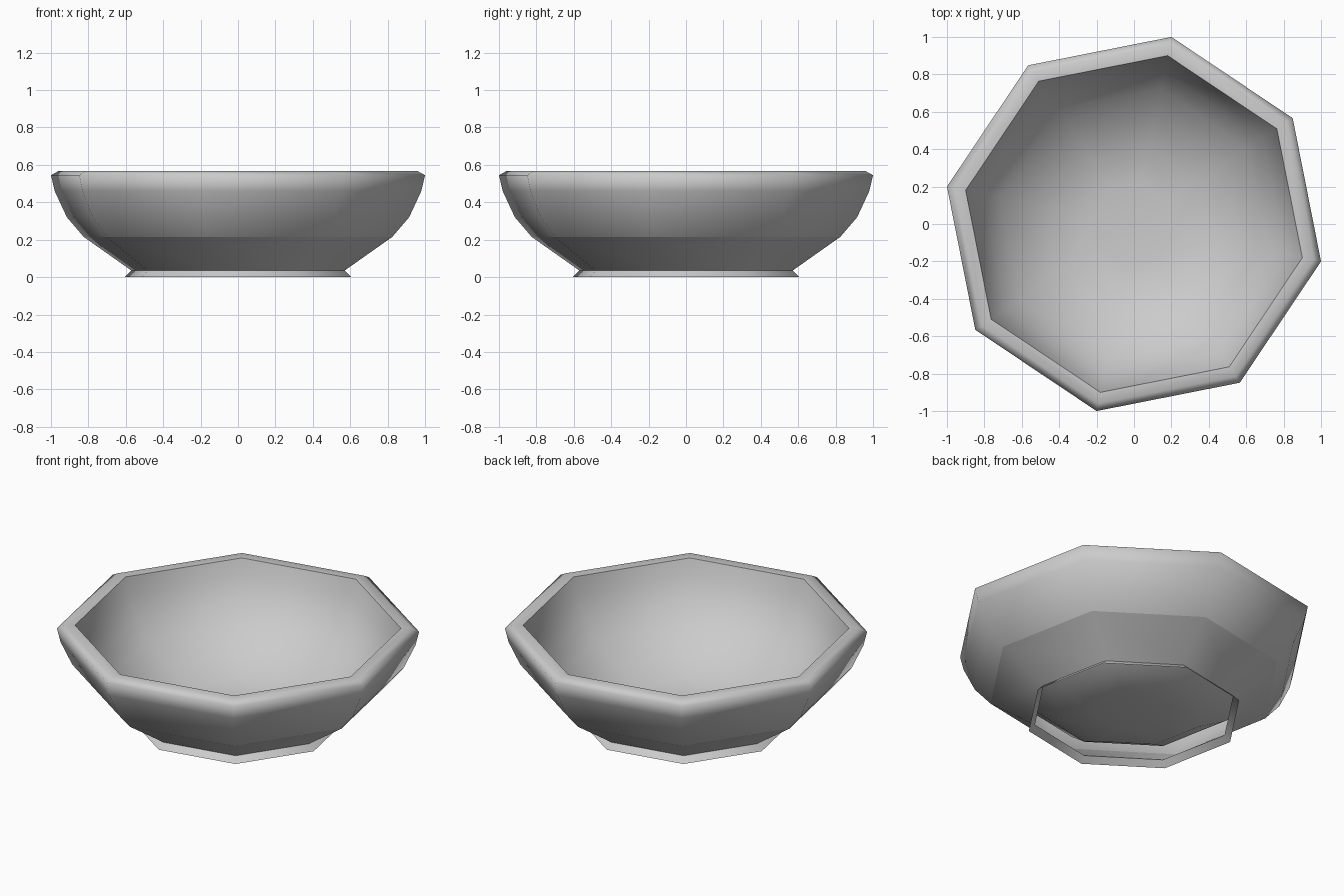
import bpy, bmesh, math

if "Cube" in bpy.data.objects:
    bpy.data.objects.remove(bpy.data.objects["Cube"])

SIDES = 8
START = math.atan2(-0.2, 1.0)          # turn of the octagon seen from above
SCALE = 1 / math.cos(START)            # silhouette half-width -> corner radius


def lathe(name, profile, sharp=()):
    """Sweep (half-width, z) points round an octagon; sharp lists creased rings."""
    bm = bmesh.new()
    rings = []
    for r, z in profile:
        if r == 0:
            rings.append([bm.verts.new((0, 0, z))] * SIDES)
        else:
            angles = [START + k * math.tau / SIDES for k in range(SIDES)]
            rings.append([bm.verts.new((r * SCALE * math.cos(a), r * SCALE * math.sin(a), z))
                          for a in angles])
    for a, b in zip(rings, rings[1:]):
        for k in range(SIDES):
            n = (k + 1) % SIDES
            corners = [a[k], b[k], b[n], a[n]]
            bm.faces.new(list(dict.fromkeys(corners))).smooth = True
    for i in sharp:
        for k in range(SIDES):
            bm.edges.get((rings[i][k], rings[i][(k + 1) % SIDES])).smooth = False
    mesh = bpy.data.meshes.new(name)
    bm.to_mesh(mesh)
    bm.free()
    obj = bpy.data.objects.new(name, mesh)
    bpy.context.collection.objects.link(obj)
    return obj


# Bowl: rounded inside, rolled rim, then outer wall down to the neck
inside = [(0, 0.02), (0.22, 0.022), (0.41, 0.045), (0.57, 0.125),
          (0.72, 0.235), (0.81, 0.345), (0.87, 0.46), (0.90, 0.565)]
outside = [(0.96, 0.567), (1.0, 0.545), (0.98, 0.46), (0.915, 0.32),
           (0.825, 0.215), (0.57, 0.035)]
lathe("bowl", inside + outside, sharp=(7, 12))

# Foot: short flared collar, open underneath
lathe("foot_ring", [(0.57, 0.035), (0.605, 0.0)])
